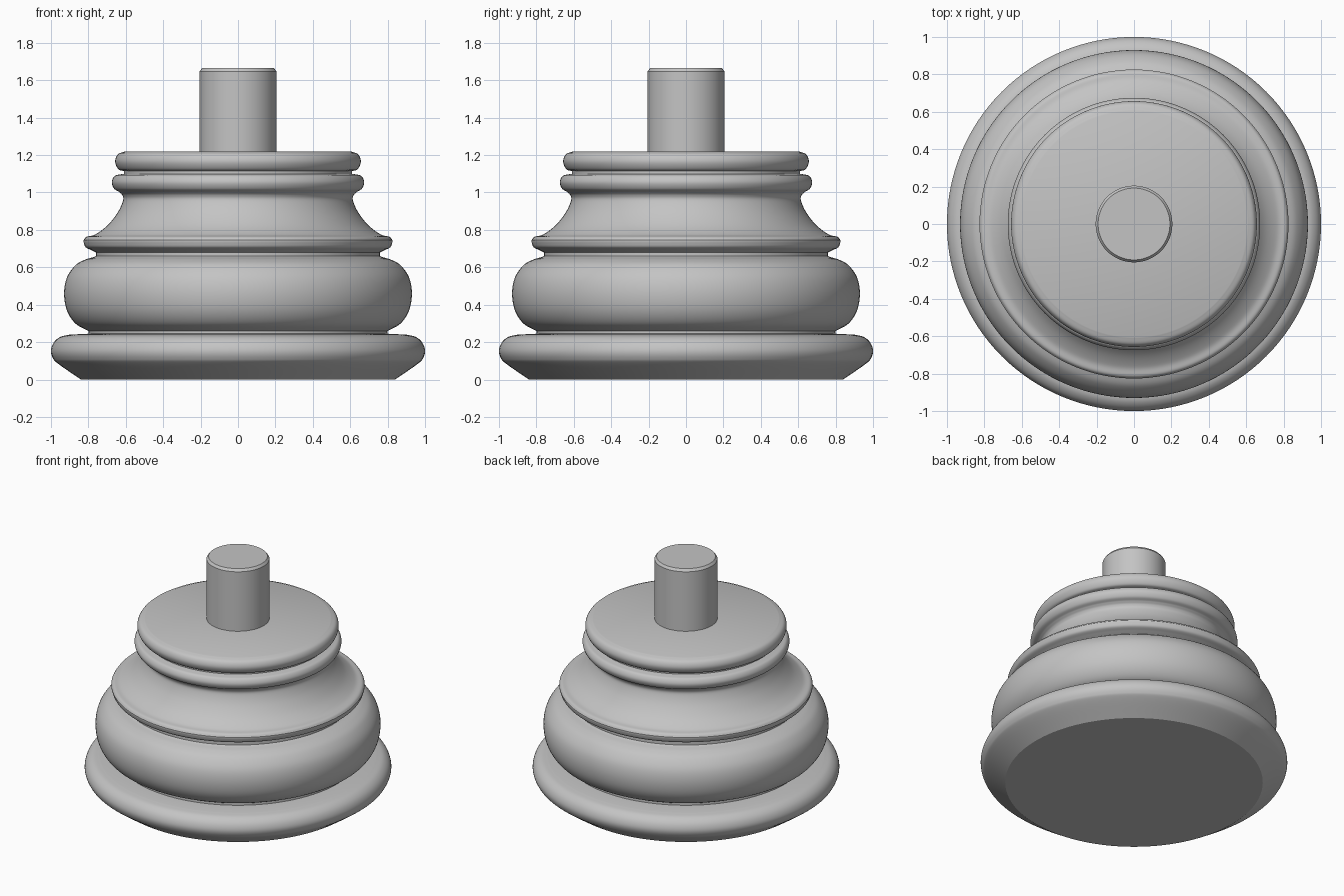
import bpy, bmesh, math
from mathutils import Vector

old = bpy.data.objects.get("Cube")
if old:
    bpy.data.objects.remove(old, do_unlink=True)

grey = bpy.data.materials.new("plain grey")
grey.use_nodes = True
colour = (0.55, 0.55, 0.55, 1)
grey.diffuse_color = colour
grey.node_tree.nodes["Principled BSDF"].inputs["Base Color"].default_value = colour


def smooth(points, steps=6):
    """Run a rounded curve through (radius, height) points."""
    p = [Vector(q) for q in points]
    p = [2 * p[0] - p[1]] + p + [2 * p[-1] - p[-2]]
    out = []
    for a, b, c, d in zip(p, p[1:], p[2:], p[3:]):
        for i in range(steps):
            t = i / steps
            out.append(0.5 * (2 * b + (c - a) * t + (2 * a - 5 * b + 4 * c - d) * t ** 2
                              + (3 * b - a - 3 * c + d) * t ** 3))
    return out + [p[-2]]


def lathe(name, profile, segments=128):
    """Turn a profile around the vertical axis."""
    bm = bmesh.new()
    verts = [bm.verts.new((r, 0, z)) for r, z in profile]
    edges = [bm.edges.new(pair) for pair in zip(verts, verts[1:])]
    bmesh.ops.spin(bm, geom=verts + edges, cent=(0, 0, 0), axis=(0, 0, 1),
                   angle=math.tau, steps=segments, use_duplicate=False)
    bmesh.ops.remove_doubles(bm, verts=bm.verts, dist=0.0005)
    bmesh.ops.recalc_face_normals(bm, faces=bm.faces)
    mesh = bpy.data.meshes.new(name)
    bm.to_mesh(mesh)
    bm.free()
    mesh.materials.append(grey)
    obj = bpy.data.objects.new(name, mesh)
    bpy.context.collection.objects.link(obj)
    bpy.ops.object.select_all(action="DESELECT")
    obj.select_set(True)
    bpy.context.view_layer.objects.active = obj
    bpy.ops.object.shade_smooth_by_angle(angle=math.radians(30))
    return obj


# Moulding curves from the floor upward
foot = smooth([(0.84, 0), (0.96, 0.083), (0.99, 0.115), (1, 0.155), (0.985, 0.198),
               (0.95, 0.228), (0.9, 0.24)])
bulge = smooth([(0.8, 0.26), (0.87, 0.30), (0.915, 0.37), (0.93, 0.46), (0.915, 0.545),
                (0.87, 0.61), (0.82, 0.64), (0.77, 0.655)])
bead = smooth([(0.76, 0.68), (0.785, 0.692), (0.815, 0.708), (0.826, 0.735)])
cove = smooth([(0.826, 0.745), (0.81, 0.763), (0.765, 0.775), (0.7, 0.822), (0.645, 0.89),
               (0.615, 0.955), (0.618, 0.985), (0.635, 1.003)])
ring = smooth([(0.635, 1.003), (0.662, 1.02), (0.675, 1.055), (0.66, 1.088), (0.63, 1.097)])
cap = smooth([(0.61, 1.114), (0.64, 1.125), (0.657, 1.165), (0.643, 1.203), (0.605, 1.22)])

lathe("turned_base", [(0, 0)] + foot + [(0.8, 0.245)] + bulge + [(0.76, 0.66)] + bead
      + cove + ring + [(0.61, 1.1)] + cap + [(0, 1.22)])

# Central post with a chamfered top
lathe("spindle", [(0.205, 1.21), (0.205, 1.648), (0.192, 1.665), (0, 1.665)], 96)
